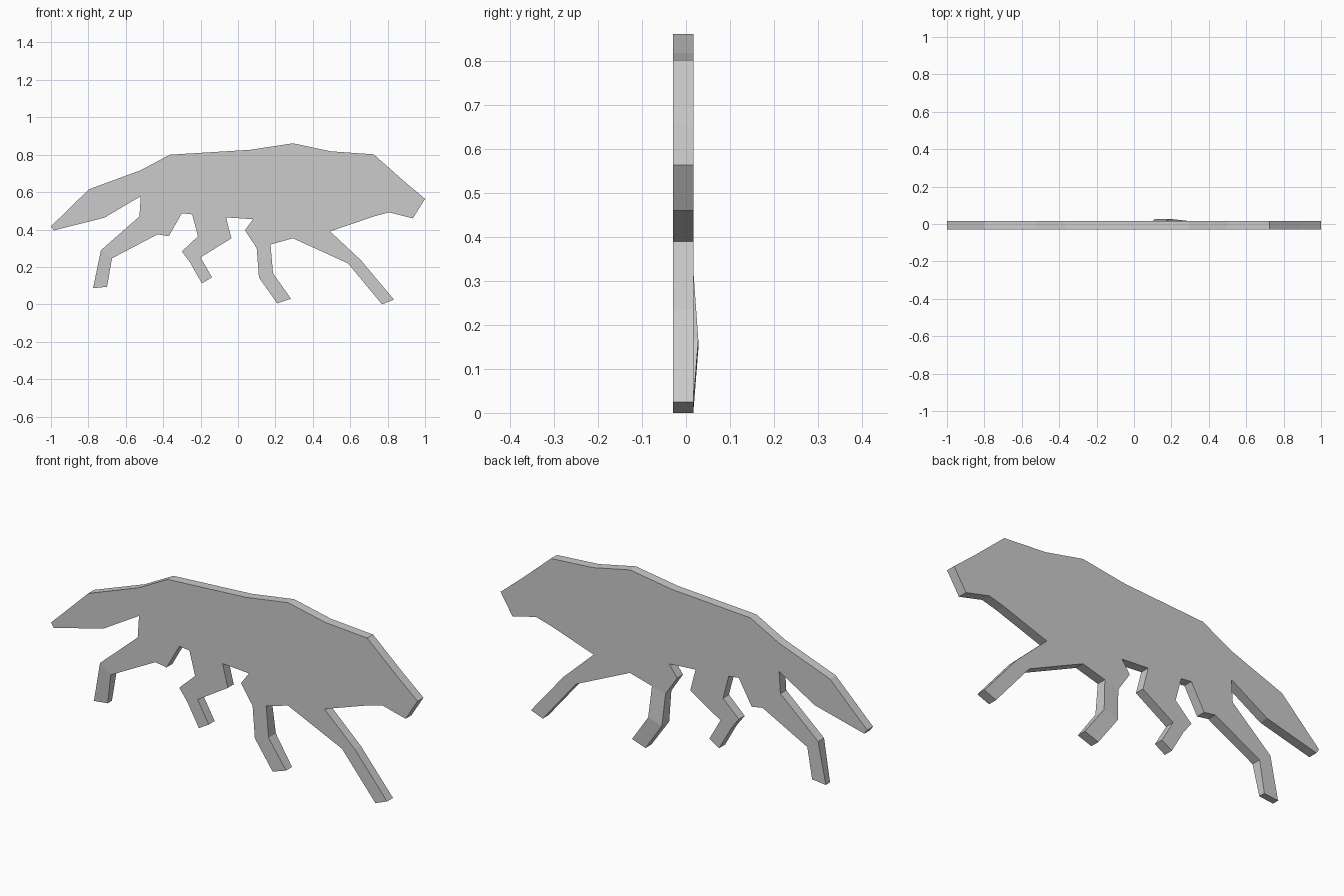
import bpy, bmesh

if "Cube" in bpy.data.objects:
    bpy.data.objects.remove(bpy.data.objects["Cube"])

FRONT, BACK = -0.029, 0.017

# Silhouette sections as (x, z), running along the underside from tail to head, then back along the spine
tail = [(-0.797, 0.615), (-1.0, 0.417), (-0.985, 0.395), (-0.715, 0.463), (-0.52, 0.578)]
hind_leg = [(-0.527, 0.47), (-0.733, 0.289), (-0.775, 0.086), (-0.70, 0.094),
            (-0.674, 0.246), (-0.43, 0.374), (-0.37, 0.364), (-0.30, 0.487)]
far_hind_leg = [(-0.245, 0.481), (-0.214, 0.364), (-0.30, 0.283), (-0.257, 0.225),
                (-0.193, 0.112), (-0.139, 0.144), (-0.20, 0.251), (-0.035, 0.353), (-0.064, 0.465)]
far_front_leg = [(0.08, 0.455), (0.037, 0.396), (0.10, 0.30), (0.112, 0.144), (0.209, 0.005),
                 (0.283, 0.03), (0.187, 0.166), (0.174, 0.32), (0.294, 0.353)]
front_leg = [(0.588, 0.219), (0.77, 0.0), (0.834, 0.025), (0.658, 0.235), (0.492, 0.39)]
head = [(0.727, 0.47), (0.807, 0.492), (0.935, 0.46), (1.0, 0.564), (0.888, 0.658), (0.725, 0.802)]
spine = [(0.497, 0.818), (0.294, 0.861), (0.064, 0.826), (-0.364, 0.80), (-0.52, 0.717)]
outline = tail + hind_leg + far_hind_leg + far_front_leg + front_leg + head + spine

# Joints where the flat cap is creased
joints = [(hind_leg[1], hind_leg[4]),
          (far_front_leg[2], far_front_leg[7]),
          (far_front_leg[3], far_front_leg[6])]

bm = bmesh.new()
front = {p: bm.verts.new((p[0], FRONT, p[1])) for p in outline}
bm.faces.new(list(front.values()))
for a, b in joints:
    face = next(f for f in front[a].link_faces if f in front[b].link_faces)
    bmesh.utils.face_split(face, front[a], front[b])

# Second cap and the side walls
caps = bm.faces[:]
copy = bmesh.ops.duplicate(bm, geom=bm.verts[:] + bm.edges[:] + caps)
back = {p: copy["vert_map"][v] for p, v in front.items()}
for v in back.values():
    v.co.y = BACK
for a, b in zip(outline, outline[1:] + outline[:1]):
    bm.faces.new((front[a], front[b], back[b], back[a]))

# Thickened knee on the front limb, slimmer hind paw
for p in (far_front_leg[3], far_front_leg[6]):
    back[p].co.y = 0.028
for p in (hind_leg[2], hind_leg[3]):
    front[p].co.y = -0.016

bmesh.ops.recalc_face_normals(bm, faces=bm.faces[:])
mesh = bpy.data.meshes.new("animal_silhouette")
bm.to_mesh(mesh)
bm.free()
bpy.context.collection.objects.link(bpy.data.objects.new("animal_silhouette", mesh))
